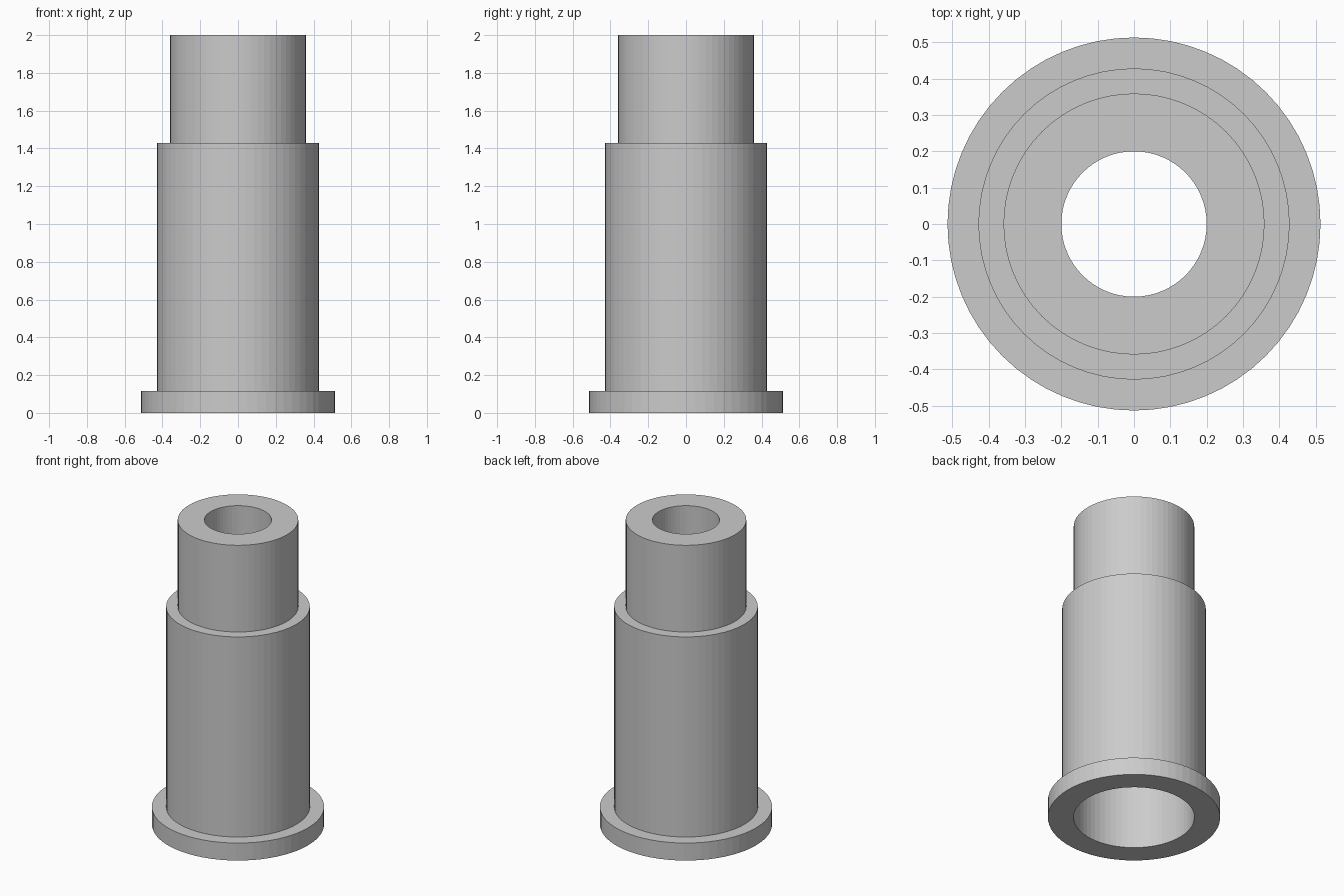
import bpy, bmesh, math

if "Cube" in bpy.data.objects:
    bpy.data.objects.remove(bpy.data.objects["Cube"])

SIDES = 64

# Closed cross-section (radius, height): outer steps, then through bore and lower socket
PROFILE = [
    (0.36, 0.0), (0.513, 0.0), (0.513, 0.115),   # base flange
    (0.428, 0.115), (0.428, 1.43),               # main body
    (0.359, 1.43), (0.359, 2.0),                 # top spigot
    (0.20, 2.0), (0.20, 0.57),                   # narrow bore
    (0.36, 0.57),                                # socket shoulder
]


def lathe(name, profile, sides):
    bm = bmesh.new()
    rings = []
    for r, z in profile:
        rings.append([bm.verts.new((r * math.cos(2 * math.pi * i / sides),
                                    r * math.sin(2 * math.pi * i / sides), z))
                      for i in range(sides)])
    for k, a in enumerate(rings):
        b = rings[(k + 1) % len(rings)]
        for i in range(sides):
            j = (i + 1) % sides
            bm.faces.new((a[i], a[j], b[j], b[i]))
    bmesh.ops.recalc_face_normals(bm, faces=bm.faces)
    mesh = bpy.data.meshes.new(name)
    bm.to_mesh(mesh)
    bm.free()
    obj = bpy.data.objects.new(name, mesh)
    bpy.context.collection.objects.link(obj)
    return obj


# Stepped hollow sleeve
lathe("stepped_sleeve", PROFILE, SIDES)
